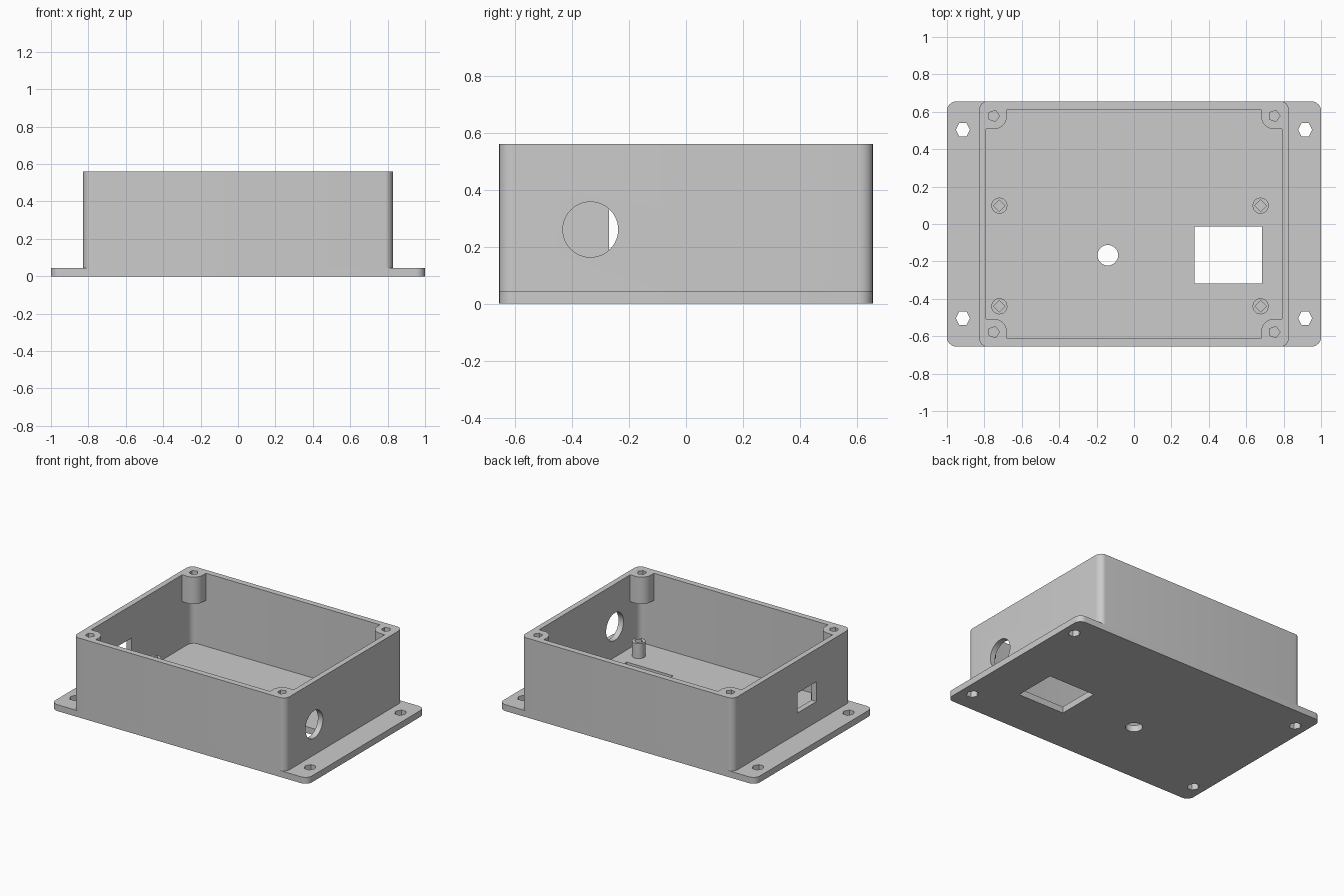
import bpy
import bmesh
from math import cos, sin, pi, radians
from mathutils import Matrix

old = bpy.data.objects.get("Cube")
if old:
    bpy.data.objects.remove(old, do_unlink=True)

HALF_Y = 0.655
FLOOR = 0.045
TOP = 0.56

grey = bpy.data.materials.new("plain grey")
grey.use_nodes = True
grey.diffuse_color = (0.6, 0.6, 0.6, 1)
grey.node_tree.nodes["Principled BSDF"].inputs["Base Color"].default_value = (0.6, 0.6, 0.6, 1)


def arc(cx, cy, rx, ry, start, end, steps):
    angles = [radians(start + (end - start) * i / steps) for i in range(steps + 1)]
    return [(cx + rx * cos(a), cy + ry * sin(a)) for a in angles]


def ring(cx, cy, rx, ry, sides):
    return arc(cx, cy, rx, ry, 0, 360, sides)[:-1]


def rounded(hx, hy, rx, ry):
    """Rectangle outline with rounded corners."""
    points = []
    for start, sx, sy in ((0, 1, 1), (90, -1, 1), (180, -1, -1), (270, 1, -1)):
        points += arc(sx * (hx - rx), sy * (hy - ry), rx, ry, start, start + 90, 8)
    return points


def box(x0, x1, y0, y1):
    return [(x0, y0), (x1, y0), (x1, y1), (x0, y1)]


def prism(name, outline, z0, z1, matrix=None):
    """Extrude an outline from z0 to z1."""
    bm = bmesh.new()
    base = bm.faces.new([bm.verts.new((x, y, z0)) for x, y in outline])
    out = bmesh.ops.extrude_face_region(bm, geom=[base])
    moved = [v for v in out["geom"] if isinstance(v, bmesh.types.BMVert)]
    bmesh.ops.translate(bm, vec=(0, 0, z1 - z0), verts=moved)
    if matrix:
        bm.transform(matrix)
    bmesh.ops.recalc_face_normals(bm, faces=bm.faces)
    mesh = bpy.data.meshes.new(name)
    bm.to_mesh(mesh)
    bm.free()
    mesh.materials.append(grey)
    obj = bpy.data.objects.new(name, mesh)
    bpy.context.collection.objects.link(obj)
    return obj


def cut(obj, cutters):
    """Subtract every cutter, bake the result and discard the cutters."""
    for c in cutters:
        mod = obj.modifiers.new("cut", "BOOLEAN")
        mod.operation = "DIFFERENCE"
        mod.solver = "EXACT"
        mod.object = c
    bpy.context.view_layer.update()
    graph = bpy.context.evaluated_depsgraph_get()
    mesh = bpy.data.meshes.new_from_object(obj.evaluated_get(graph))
    obj.modifiers.clear()
    obj.data = mesh
    for c in cutters:
        bpy.data.objects.remove(c, do_unlink=True)


parts = []

# Mounting plate with screw holes, a cable hole and a rectangular window
plate = prism("mounting_plate", rounded(1, HALF_Y, 0.05, 0.05), 0, FLOOR)
outlines = [ring(sx * 0.915, sy * 0.504, 0.038, 0.043, 6) for sx in (-1, 1) for sy in (-1, 1)]
outlines += [ring(-0.14, -0.167, 0.055, 0.055, 32), box(0.323, 0.685, -0.318, -0.013)]
cut(plate, [prism("plate_cutter", o, -0.1, 0.2) for o in outlines])
parts.append(plate)

# Walls with a round port on the left and a square port on the right
walls = prism("walls", rounded(0.829, HALF_Y, 0.042, 0.05), FLOOR, TOP)
sideways = Matrix.Rotation(pi / 2, 4, "Z") @ Matrix.Rotation(pi / 2, 4, "X")
cut(walls, [
    prism("cavity_cutter", rounded(0.79, 0.613, 0.04, 0.05), -0.1, 1),
    prism("round_port_cutter", ring(-0.335, 0.26, 0.097, 0.097, 48), 0.7, 0.9, sideways),
    prism("square_port_cutter", box(-0.27, -0.06, 0.19, 0.33), -0.9, -0.7, sideways),
])
parts.append(walls)

# Short screw posts hanging in the four top corners
cx, cy, r = 0.75, 0.578, 0.071
outline = arc(cx, cy, r, r, 180, 270, 10)
outline += [(0.805, cy - r), (0.805, 0.622), (cx - r, 0.622)]
for sx, side in ((-1, "right"), (1, "left")):
    for sy, end in ((-1, "front"), (1, "back")):
        post = prism(f"corner_post_{end}_{side}", [(x * sx, y * sy) for x, y in outline], 0.37, TOP)
        cut(post, [prism("screw_cutter", ring(sx * cx, sy * cy, 0.031, 0.031, 5), 0.4, 0.7)])
        parts.append(post)

# Board standoffs on the floor, each with a square screw hole
for x, side in ((-0.72, "right"), (0.677, "left")):
    for y, end in ((-0.44, "front"), (0.098, "back")):
        standoff = prism(f"standoff_{end}_{side}", ring(x, y, 0.043, 0.043, 24), FLOOR, 0.15)
        cut(standoff, [prism("pin_cutter", ring(x, y, 0.031, 0.031, 4), 0.06, 0.3)])
        parts.append(standoff)

# Smooth the curved walls while keeping crisp edges
bpy.ops.object.select_all(action="DESELECT")
for part in parts:
    part.select_set(True)
bpy.context.view_layer.objects.active = plate
bpy.ops.object.shade_smooth_by_angle(angle=radians(30))
